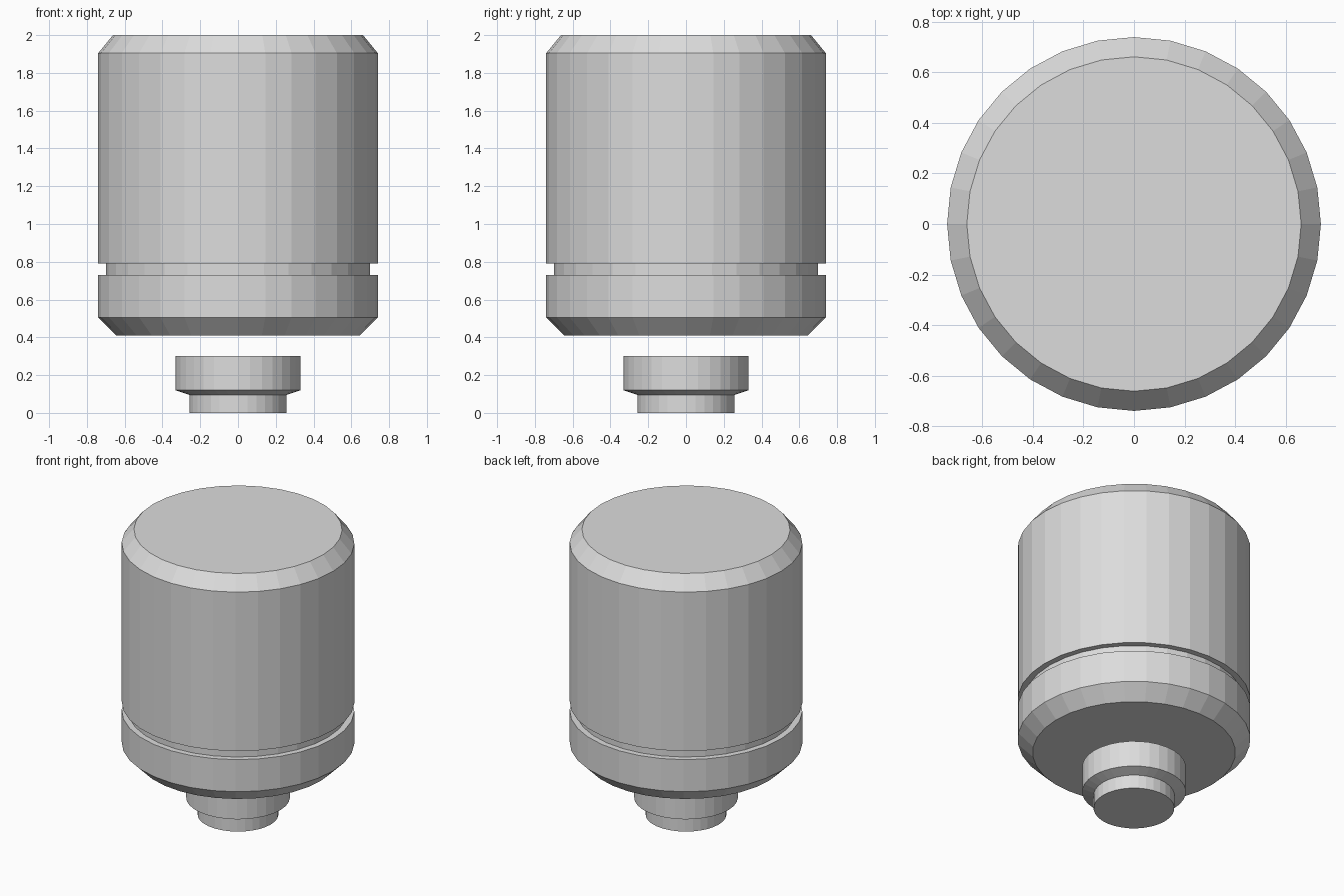
import bpy
import bmesh
from math import cos, sin, tau

SIDES = 32

cube = bpy.data.objects.get("Cube")
if cube:
    bpy.data.objects.remove(cube, do_unlink=True)

grey = bpy.data.materials.new("light_grey")
grey.use_nodes = True
colour = (0.72, 0.72, 0.72, 1)
grey.diffuse_color = colour
grey.node_tree.nodes["Principled BSDF"].inputs["Base Color"].default_value = colour


def turned(name, profile):
    """Solid of revolution from (radius, height) points, bottom to top."""
    bm = bmesh.new()
    rings = [[bm.verts.new((r * cos(tau * i / SIDES), r * sin(tau * i / SIDES), z))
              for i in range(SIDES)] for r, z in profile]
    for low, high in zip(rings, rings[1:]):
        for i in range(SIDES):
            j = (i + 1) % SIDES
            bm.faces.new((low[i], low[j], high[j], high[i]))
    bm.faces.new(rings[0][::-1])
    bm.faces.new(rings[-1])
    mesh = bpy.data.meshes.new(name)
    bm.to_mesh(mesh)
    bm.free()
    mesh.materials.append(grey)
    obj = bpy.data.objects.new(name, mesh)
    bpy.context.collection.objects.link(obj)
    return obj


# Large body: bevelled base, recessed groove, tall barrel, bevelled top
turned("body", [(0.645, 0.41), (0.74, 0.505), (0.74, 0.73), (0.70, 0.73),
                (0.70, 0.79), (0.74, 0.79), (0.74, 1.905), (0.662, 2.0)])

# Small stepped plug floating beneath the body
turned("plug", [(0.257, 0.0), (0.257, 0.095), (0.33, 0.12), (0.33, 0.302)])
